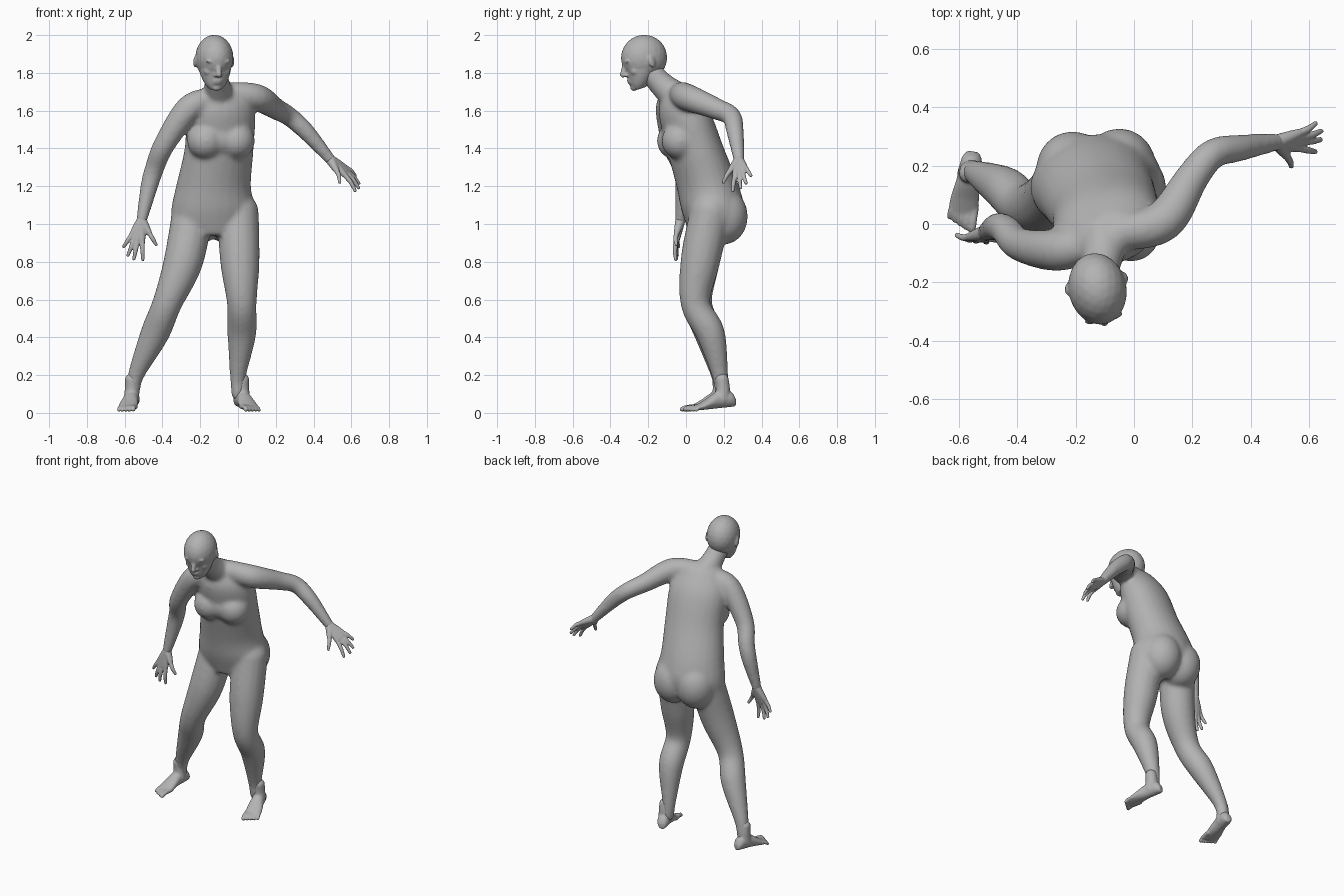
import bpy, bmesh, math
from mathutils import Vector, Matrix, Quaternion

cube = bpy.data.objects.get("Cube")
if cube:
    bpy.data.objects.remove(cube, do_unlink=True)

skin = bpy.data.materials.new("plain grey")
skin.use_nodes = True
grey = (.45, .45, .45, 1)
skin.diffuse_color = grey
skin.node_tree.nodes["Principled BSDF"].inputs["Base Color"].default_value = grey


def spline(rows, steps=6):
    """Smooth curve through rows of numbers."""
    last = len(rows) - 1
    curve = []
    for i in range(last):
        before, start, end, after = (rows[max(0, min(last, i + k))] for k in (-1, 0, 1, 2))
        for step in range(steps):
            t = step / steps
            row = []
            for p, q, r, s in zip(before, start, end, after):
                slope_in, slope_out = (r - p) / 2, (s - q) / 2
                ease = t * t * (3 - 2 * t)
                row.append(q + (r - q) * ease + slope_in * t * (1 - t) ** 2 - slope_out * t * t * (1 - t))
            curve.append(row)
    return curve + [list(rows[last])]


def ellipse(centre, across, along, count=24):
    """Ring of points spanned by two half axes."""
    angles = (k * math.tau / count for k in range(count))
    return [centre + across * math.cos(a) + along * math.sin(a) for a in angles]


def loft(bm, rings):
    """Closed skin over a row of rings."""
    loops = [[bm.verts.new(point) for point in ring] for ring in rings]
    for lower, upper in zip(loops, loops[1:]):
        for i in range(len(lower)):
            bm.faces.new((lower[i - 1], lower[i], upper[i], upper[i - 1]))
    bm.faces.new(loops[0])
    bm.faces.new(loops[-1])


def stack(bm, rows, yaw_at):
    """Level ellipses from rows of height, x, y, half width, half depth."""
    rings = []
    for z, x, y, width, depth in spline(rows):
        turn = Matrix.Rotation(math.radians(yaw_at(z)), 3, 'Z')
        rings.append(ellipse(Vector((x, y, z)), turn @ Vector((width, 0, 0)), turn @ Vector((0, depth, 0))))
    loft(bm, rings)


def ball(bm, centre, radii, yaw=0):
    place = Matrix.Translation(centre) @ Matrix.Rotation(yaw, 4, 'Z') @ Matrix.Diagonal((*radii, 1))
    bmesh.ops.create_icosphere(bm, subdivisions=3, radius=1, matrix=place)


def tube(bm, points, radii):
    """Round limb through the points, with rounded ends."""
    rows = spline([(*point, radius) for point, radius in zip(points, radii)])
    path = [Vector(row[:3]) for row in rows]
    rings, heading, frame = [], Vector((0, 0, 1)), Quaternion()
    for i, centre in enumerate(path):
        ahead = (path[min(i + 1, len(path) - 1)] - path[max(i - 1, 0)]).normalized()
        frame = heading.rotation_difference(ahead) @ frame
        heading = ahead
        radius = rows[i][3]
        rings.append(ellipse(centre, frame @ Vector((radius, 0, 0)), frame @ Vector((0, radius, 0)), 16))
    loft(bm, rings)
    for centre, radius in ((path[0], radii[0]), (path[-1], radii[-1])):
        ball(bm, centre, (radius, radius, radius))


def finish(bm, name, voxel, smoothing):
    """Fuse the pieces into one smooth skin."""
    bmesh.ops.recalc_face_normals(bm, faces=bm.faces)
    mesh = bpy.data.meshes.new(name)
    bm.to_mesh(mesh)
    bm.free()
    mesh.materials.append(skin)
    obj = bpy.data.objects.new(name, mesh)
    bpy.context.collection.objects.link(obj)
    fuse = obj.modifiers.new("fuse", 'REMESH')
    fuse.mode = 'VOXEL'
    fuse.voxel_size = voxel
    fuse.use_smooth_shade = True
    relax = obj.modifiers.new("relax", 'SMOOTH')
    relax.iterations = smoothing


def turned(yaw, pitch=0):
    return Matrix.Rotation(yaw, 4, 'Z') @ Matrix.Rotation(pitch, 4, 'X')


# Trunk: the shoulders turn further to the left than the hips
body = bmesh.new()
stack(body, [(.94, -.13, .12, .14, .1), (1, -.13, .14, .215, .14), (1.08, -.13, .14, .225, .165),
             (1.2, -.13, .115, .2, .165), (1.4, -.1, .05, .185, .15), (1.6, -.09, -.01, .18, .13),
             (1.72, -.09, -.03, .1, .06)], lambda z: 15 * (z - .5))
tube(body, [(-.1, -.04, 1.66), (-.11, -.13, 1.74), (-.12, -.2, 1.82)], (.09, .068, .063))

# Chest and seat, sunk deep so that they blend into the trunk
for centre in ((-.17, -.055, 1.44), (-.09, -.03, 1.45), (-.01, -.03, 1.44)):
    ball(body, centre, (.1, .1, .1))
for centre in ((-.21, .19, 1.04), (-.13, .18, 1.09), (-.05, .2, 1.04)):
    ball(body, centre, (.125, .128, .15))

# Arms, from collar to wrist
left_wrist, right_wrist = (.49, .28, 1.34), (-.51, -.03, 1.02)
arm_radii = (.063, .072, .058, .052, .047, .03)
tube(body, [(-.05, -.03, 1.69), (.1, .01, 1.67), (.2, .16, 1.61), (.27, .24, 1.57), (.36, .26, 1.49), left_wrist],
     arm_radii)
tube(body, [(-.14, -.06, 1.66), (-.26, -.09, 1.61), (-.39, -.07, 1.42), (-.44, -.02, 1.3), (-.47, -.01, 1.2),
            right_wrist], arm_radii)

# Legs, from hip to ankle
leg_radii = (.11, .105, .079, .077, .044, .036)
tube(body, [(0, .13, 1.06), (.01, .075, .8), (.02, .05, .58), (.02, .13, .42), (0, .18, .2), (0, .19, .1)],
     leg_radii)
tube(body, [(-.24, .13, 1.06), (-.29, .075, .8), (-.375, .06, .58), (-.44, .12, .42), (-.54, .175, .2),
            (-.555, .185, .1)], leg_radii)
finish(body, "body", .011, 13)

# Head: skull, jaw and face around the middle of the skull
head = bmesh.new()
ball(head, (0, 0, 0), (.1, .124, .122))
stack(head, [(-.15, 0, -.07, .035, .035), (-.12, 0, -.055, .06, .06), (-.07, 0, -.03, .082, .086),
             (0, 0, 0, .096, .116)], lambda z: 0)
tube(head, [(0, -.106, .005), (0, -.136, -.052)], (.012, .016))
ball(head, (0, -.1, -.135), (.026, .018, .018))
for lip in (-.09, -.103):
    ball(head, (0, -.112, lip), (.026, .011, .008))
for side in (-1, 1):
    brow, eye = (side * .036, -.103, .012), (side * .036, -.096, -.013)
    ball(head, brow, (.032, .013, .01))
    ball(head, eye, (.017, .014, .009))
    ball(head, (side * .013, -.122, -.06), (.011, .012, .009))
    ball(head, (side * .045, -.078, -.05), (.028, .025, .025))
    ball(head, (side * .099, .015, -.025), (.01, .02, .034), side * .4)
head.transform(Matrix.Translation((-.125, -.222, 1.88)) @ turned(math.radians(12), math.radians(17)))
finish(head, "head", .006, 6)


# Hands: digits fan out from the wrist, thumb first
def hand(name, wrist, reach, spread, back):
    bm = bmesh.new()
    wrist, reach, spread, back = map(Vector, (wrist, reach, spread, back))
    for angle, length in zip((-42, -13, 0, 10, 23), (.15, .21, .21, .2, .17)):
        angle = math.radians(angle)
        ray = (reach.normalized() * math.cos(angle) + spread.normalized() * math.sin(angle)) * length
        knuckle = wrist + ray / 2 + back * .008
        joint = wrist + ray * .76 + back * .01
        tube(bm, [wrist, wrist.lerp(knuckle, .6), knuckle], (.027, .021, .016))
        tube(bm, [knuckle, joint, wrist + ray], (.014, .012, .009))
    finish(bm, name, .0045, 3)


hand("left_hand", left_wrist, (.7, .04, -.7), (.3, .85, .4), (.7, -.3, .7))
hand("right_hand", right_wrist, (-.2, -.1, -1), (-1, .1, .2), (0, -1, 0))


# Feet: arched sections from heel to ball, an ankle, then five toes from big to small
def foot(name, heel, yaw, outer):
    bm = bmesh.new()
    rings = []
    for ahead, width, top in spline([(0, .02, .07), (.03, .036, .11), (.1, .04, .11), (.17, .05, .065),
                                     (.23, .048, .03)]):
        sole = .03 - ahead / 10
        centre = Vector((0, -ahead, (top + sole) / 2))
        rings.append(ellipse(centre, Vector((width, 0, 0)), Vector((0, 0, (top - sole) / 2))))
    loft(bm, rings)
    tube(bm, [(0, -.075, .07), (0, -.07, .12), (0, -.075, .17)], (.042, .038, .036))
    for toe in range(5):
        x = outer * (toe - 2) * .021
        tip = toe * .008 - .265
        radius = .015 - toe * .001
        tube(bm, [(x * .9, -.18, .03), (x, tip + .02, .025), (x, tip, radius)], (radius, radius * .85, radius * .9))
    bm.transform(Matrix.Translation(heel) @ turned(math.radians(yaw)))
    finish(bm, name, .006, 5)


foot("left_foot", (0, .262, .004), 18, 1)
foot("right_foot", (-.55, .248, .004), -10, -1)
